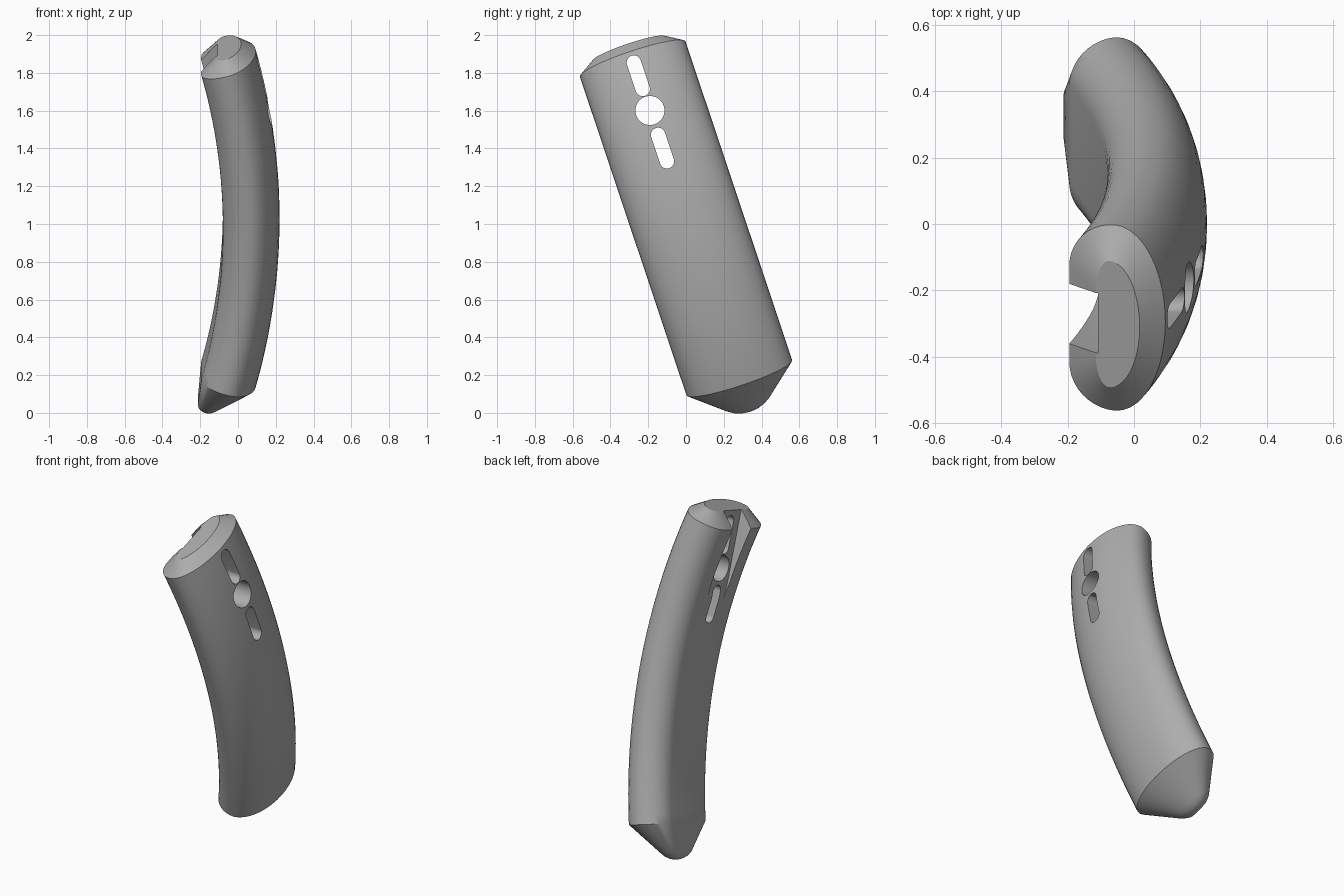
import bpy, bmesh, math
from mathutils import Matrix, Vector

if "Cube" in bpy.data.objects:
    bpy.data.objects.remove(bpy.data.objects["Cube"])

# Leaning frame shared by the grip and its cutters: local z runs along the grip
LEAN = Matrix.Translation((0, 0, 1.03)) @ Matrix.Rotation(math.radians(18.5), 4, 'X')
RADIUS, SWEEP, MID_X = 3.36, 0.268, 0.062
HALF_W, OUTER, INNER = 0.295, 0.158, 0.142

grey = bpy.data.materials.new("plain_grey")
grey.use_nodes = True
COLOUR = (0.42, 0.42, 0.42, 1)
grey.diffuse_color = COLOUR
grey.node_tree.nodes["Principled BSDF"].inputs["Base Color"].default_value = COLOUR


def make_object(name, bm):
    bmesh.ops.recalc_face_normals(bm, faces=bm.faces)
    mesh = bpy.data.meshes.new(name)
    bm.to_mesh(mesh)
    bm.free()
    mesh.materials.append(grey)
    obj = bpy.data.objects.new(name, mesh)
    bpy.context.collection.objects.link(obj)
    obj.matrix_world = LEAN
    return obj


def section(steps=20):
    """Outer half ellipse, rounded lobes and a flat inner side."""
    pts = []
    for i in range(steps + 1):
        a = math.pi * i / steps
        pts.append((OUTER * math.sin(a), HALF_W * math.cos(a)))
    lobe = HALF_W - INNER
    for side in (-1, 1):
        for i in range(11):
            a = math.pi / 2 * (i if side < 0 else 10 - i) / 10
            if 0 < a:
                pts.append((-INNER * math.sin(a), side * (lobe + INNER * math.cos(a))))
    return pts


def arc_point(angle, x, y):
    r = RADIUS + x
    return Vector((MID_X - RADIUS + r * math.cos(angle), y, r * math.sin(angle)))


# Curved grip, swept along an arc
profile = section()
rings = []
SPANS = 32
for i in range(SPANS + 1):
    angle = -SWEEP + 2 * SWEEP * i / SPANS
    rings.append([arc_point(angle, x, y) for x, y in profile])

# Pointed lower cap, leaning towards the inner side
centre = arc_point(-SWEEP, 0, 0)
base = rings[0]
for scale, depth, shift in ((0.40, 0.148, 0.10), (0.30, 0.167, 0.108),
                            (0.18, 0.180, 0.112), (0.07, 0.186, 0.113)):
    offset = Vector((-shift, 0, -depth))
    rings.insert(0, [centre + (p - centre) * scale + offset for p in base])

# Chamfered upper cap with a low plateau
tilt = Vector((-math.sin(SWEEP), 0, math.cos(SWEEP)))
rings.append([arc_point(SWEEP, x * (0.3 if x < 0 else 0.6), y * 0.68) + tilt * 0.062
              for x, y in profile])

bm = bmesh.new()
loops = [[bm.verts.new(p) for p in ring] for ring in rings]
count = len(profile)
for low, high in zip(loops, loops[1:]):
    for i in range(count):
        j = (i + 1) % count
        bm.faces.new((low[i], low[j], high[j], high[i]))
bm.faces.new(loops[0])
bm.faces.new(loops[-1])
grip = make_object("curved_grip", bm)


def prism(name, outline, start, end):
    """Extrude a (y, z) outline from x = start to x = end."""
    bm = bmesh.new()
    a = [bm.verts.new((start, y, z)) for y, z in outline]
    b = [bm.verts.new((end, y, z)) for y, z in outline]
    bm.faces.new(a)
    bm.faces.new(b)
    for i in range(len(a)):
        j = (i + 1) % len(a)
        bm.faces.new((a[i], a[j], b[j], b[i]))
    return make_object(name, bm)


def capsule(z, r, straight, n=16):
    pts = []
    for end in (1, -1):
        for i in range(n + 1):
            a = math.pi * i / n
            pts.append((end * r * math.cos(a), z + end * (straight + r * math.sin(a))))
    return pts if straight else pts[:n] + pts[n + 1:-1]


# Inner pocket, open at the top, and the bolt hole with its two slots
cutters = [
    prism("pocket_cutter", [(-0.07, 0.28), (0.07, 0.28), (0.095, 0.52), (0.095, 1.3),
                            (-0.095, 1.3), (-0.095, 0.52)], -0.5, -0.108),
    prism("upper_slot_cutter", capsule(0.796, 0.038, 0.074), -0.5, 0.5),
    prism("bolt_hole_cutter", capsule(0.602, 0.077, 0), -0.5, 0.5),
    prism("lower_slot_cutter", capsule(0.392, 0.038, 0.074), -0.5, 0.5),
]
bpy.context.view_layer.update()
bpy.context.view_layer.objects.active = grip
for obj in bpy.context.selected_objects:
    obj.select_set(False)
grip.select_set(True)
for cutter in cutters:
    cutter.hide_render = True
    mod = grip.modifiers.new(cutter.name, 'BOOLEAN')
    mod.operation, mod.solver, mod.object = 'DIFFERENCE', 'EXACT', cutter
    bpy.ops.object.modifier_apply(modifier=mod.name)
for cutter in cutters:
    bpy.data.objects.remove(cutter)

bpy.ops.object.shade_smooth_by_angle(angle=math.radians(28))
